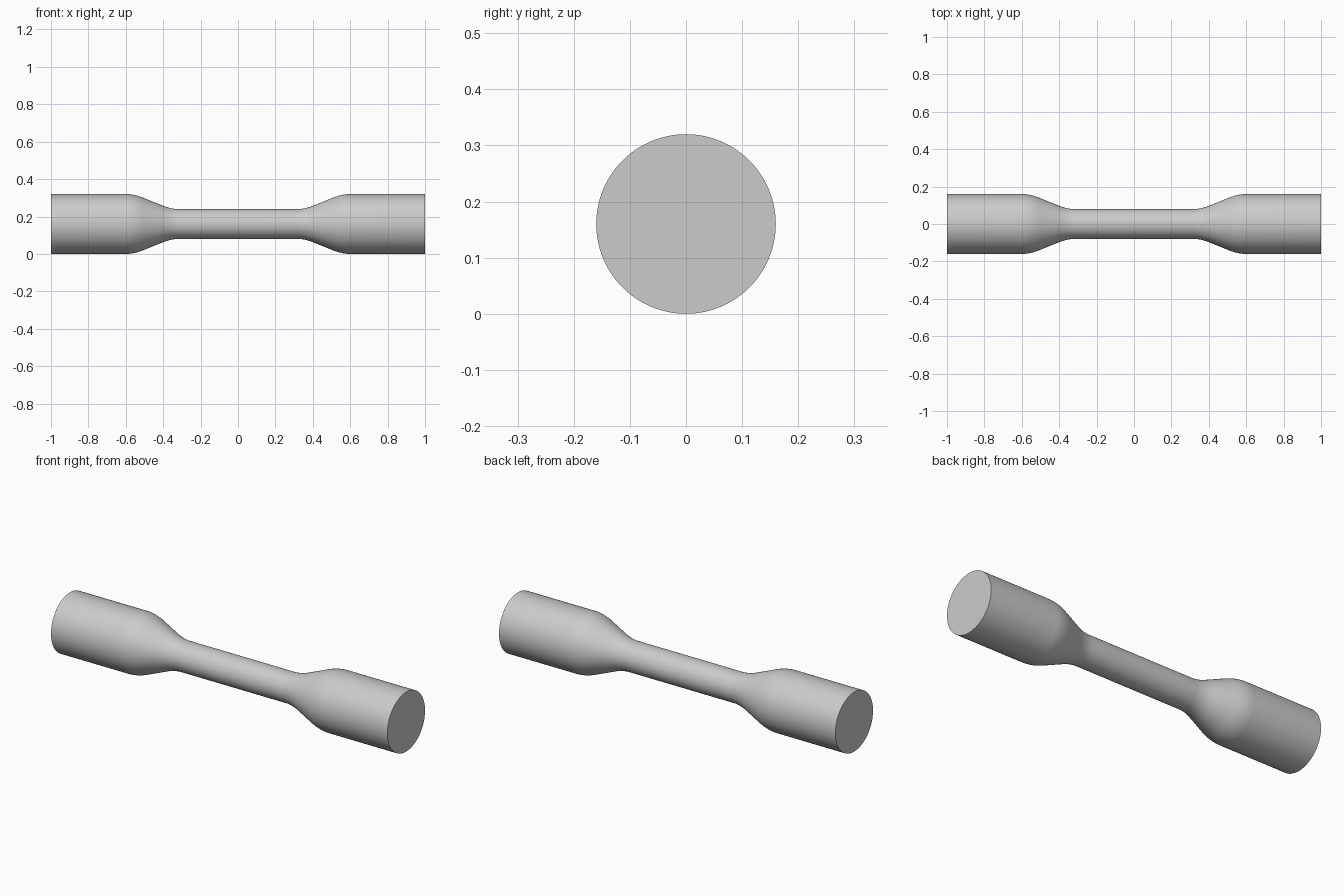
import bpy, bmesh, math

cube = bpy.data.objects.get("Cube")
if cube:
    bpy.data.objects.remove(cube, do_unlink=True)

GRIP_R, WAIST_R = 0.16, 0.079
WAIST_X, GRIP_X, END_X = 0.31, 0.6, 1.0
SIDES, STEPS, BLEND = 96, 24, 0.09

# Plain grey metal
grey = bpy.data.materials.new("grey metal")
colour = (0.6, 0.6, 0.6, 1)
grey.diffuse_color = colour
grey.use_nodes = True
grey.node_tree.nodes["Principled BSDF"].inputs["Base Color"].default_value = colour


def shoulder_radius(x):
    """Straight taper with a rounded blend at each end."""
    length = GRIP_X - WAIST_X
    slope = (GRIP_R - WAIST_R) / (length - BLEND)
    d = x - WAIST_X
    if d < BLEND:
        return WAIST_R + slope * d * d / (2 * BLEND)
    if d > length - BLEND:
        return GRIP_R - slope * (length - d) ** 2 / (2 * BLEND)
    return WAIST_R + slope * (d - BLEND / 2)


# Half profile from waist to end, mirrored along x
half = [(x, shoulder_radius(x)) for x in
        (WAIST_X + (GRIP_X - WAIST_X) * i / STEPS for i in range(STEPS + 1))]
half.append((END_X, GRIP_R))
profile = [(-x, r) for x, r in reversed(half)] + half

# Round bar: rings along x, bridged and capped
bm = bmesh.new()
rings = []
for x, r in profile:
    angles = (math.tau * k / SIDES for k in range(SIDES))
    rings.append([bm.verts.new((x, r * math.cos(a), GRIP_R + r * math.sin(a)))
                  for a in angles])
for a, b in zip(rings, rings[1:]):
    for k in range(SIDES):
        n = (k + 1) % SIDES
        bm.faces.new((a[k], a[n], b[n], b[k]))
bm.faces.new(rings[0])
bm.faces.new(rings[-1])
bmesh.ops.recalc_face_normals(bm, faces=bm.faces)

mesh = bpy.data.meshes.new("tensile_test_bar")
bm.to_mesh(mesh)
bm.free()
mesh.materials.append(grey)
bar = bpy.data.objects.new("tensile_test_bar", mesh)
bpy.context.collection.objects.link(bar)

# Smooth sides with crisp end rims
bpy.ops.object.select_all(action='DESELECT')
bar.select_set(True)
bpy.context.view_layer.objects.active = bar
bpy.ops.object.shade_smooth_by_angle(angle=math.radians(40))
